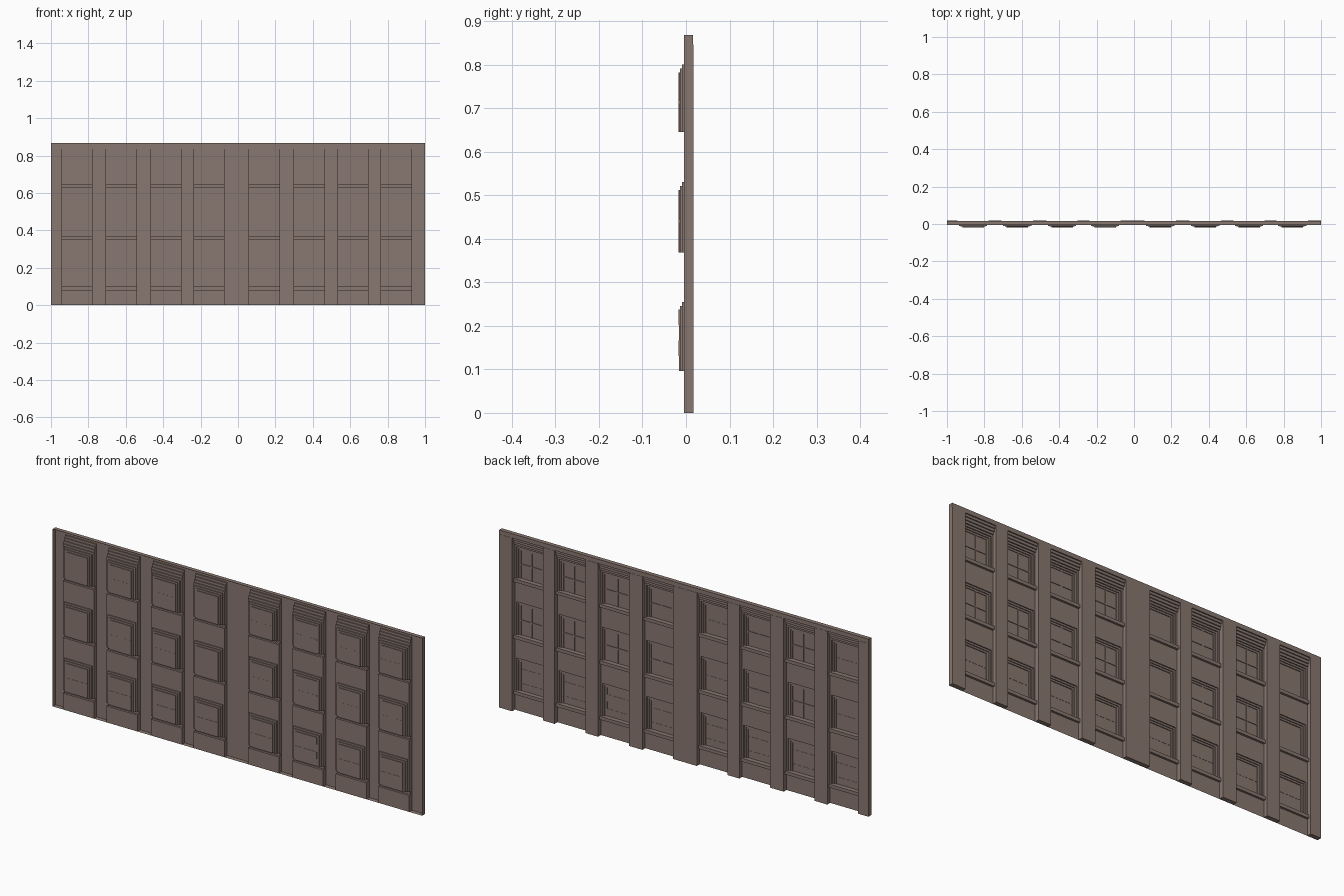
import bpy, bmesh

if "Cube" in bpy.data.objects:
    bpy.data.objects.remove(bpy.data.objects["Cube"])

mat = bpy.data.materials.new("warm_brown_stone")
mat.diffuse_color = (0.25, 0.185, 0.16, 1)
mat.use_nodes = True
mat.node_tree.nodes["Principled BSDF"].inputs["Base Color"].default_value = mat.diffuse_color

H = 0.868
PILASTER, BAND, SILL, WALL, BACK = 0.0175, 0.0165, 0.006, -0.0045, -0.0045
GLASS = -0.0165
BAY_W = 0.167
bays = [-0.944, -0.708, -0.468, -0.238, 0.057, 0.297, 0.532, 0.762]
rows = [(0.096, 0.255), (0.368, 0.53), (0.645, 0.80)]   # window bottom, top
closed = (0, 3)                                        # bays with boarded upper windows


def make_object(name, bm):
    mesh = bpy.data.meshes.new(name)
    bm.to_mesh(mesh)
    bm.free()
    mesh.materials.append(mat)
    ob = bpy.data.objects.new(name, mesh)
    bpy.context.collection.objects.link(ob)
    return ob


def relief(name, x0, x1, z0, z1, base, rects):
    """Stepped sheet facing +y: later rects (xa, xb, za, zb, y) override earlier ones.
    The outer border is folded back to the plane BACK."""
    xs = sorted({round(v, 5) for r in rects for v in r[:2]} | {x0, x1})
    zs = sorted({round(v, 5) for r in rects for v in r[2:4]} | {z0, z1})
    nx, nz = len(xs) - 1, len(zs) - 1

    def depth(i, k):
        if not (0 <= i < nx and 0 <= k < nz):
            return BACK
        cx, cz = (xs[i] + xs[i + 1]) / 2, (zs[k] + zs[k + 1]) / 2
        y = base
        for a, b, c, d, v in rects:
            if a < cx < b and c < cz < d:
                y = v
        return y

    bm = bmesh.new()

    def quad(*pts):
        bm.faces.new([bm.verts.new(p) for p in pts])

    for i in range(nx + 1):
        for k in range(nz + 1):
            y, yl, yd = depth(i, k), depth(i - 1, k), depth(i, k - 1)
            if i < nx and k < nz:
                a, b, c, d = xs[i], xs[i + 1], zs[k], zs[k + 1]
                quad((b, y, c), (a, y, c), (a, y, d), (b, y, d))
            if k < nz and abs(y - yl) > 1e-6:      # side of a step
                a, c, d = xs[i], zs[k], zs[k + 1]
                quad((a, y, c), (a, yl, c), (a, yl, d), (a, y, d))
            if i < nx and abs(y - yd) > 1e-6:      # top or underside of a step
                a, b, c = xs[i], xs[i + 1], zs[k]
                quad((a, yd, c), (a, y, c), (b, y, c), (b, yd, c))
    bmesh.ops.remove_doubles(bm, verts=bm.verts, dist=1e-5)
    bmesh.ops.dissolve_limit(bm, angle_limit=0.01, verts=bm.verts, edges=bm.edges)
    return make_object(name, bm)


rects = [(-1.0, 1.0, 0.847, H, BAND)]
for n, xa in enumerate(bays):
    xb = xa + BAY_W
    # recessed bay wall with stepped head
    rects.append((xa, xb, 0.0, 0.847, 0.011))
    rects.append((xa, xb, 0.0, 0.835, 0.006))
    rects.append((xa, xb, 0.0, 0.822, 0.001))
    rects.append((xa, xb, 0.0, 0.81, WALL))
    for r, (zb, zt) in enumerate(rows):
        # sill, then stepped window reveal
        rects.append((xa, xb, zb - 0.016, zb, SILL))
        for s, y in enumerate((-0.0095, -0.0135, GLASS)):
            e = 0.009 * s
            rects.append((xa + 0.008 + e, xb - 0.008 - e, zb, zt - e, y))
        # boarded windows: overlapping planks
        boards = 4 if r == 0 else 2 if n in closed else 0
        top = zt - 0.018
        for b in range(boards):
            za = zb + (top - zb) * b / boards
            zc = zb + (top - zb) * (b + 1) / boards
            rects.append((xa + 0.026, xb - 0.026, za, zc, GLASS - 0.001 * (b % 2)))
relief("facade_wall", -1.0, 1.0, 0.0, H, PILASTER, rects)


# window cross bars
def bars(name, boxes):
    bm = bmesh.new()
    for a, b, c, d in boxes:
        g = bmesh.ops.create_cube(bm, size=1)
        for v in g["verts"]:
            v.co = (a if v.co.x < 0 else b, GLASS - 0.0005 if v.co.y < 0 else GLASS + 0.003,
                    c if v.co.z < 0 else d)
    make_object(name, bm)


for n, xa in enumerate(bays):
    if n in closed:
        continue
    for r, (zb, zt) in enumerate(rows[1:]):
        x, top = xa + BAY_W / 2, zt - 0.018
        z = (zb + top) / 2
        bars(f"window_bars_{n + 1}_{r + 1}",
             [(x - 0.003, x + 0.003, zb, top),
              (xa + 0.026, xa + BAY_W - 0.026, z - 0.003, z + 0.003)])
